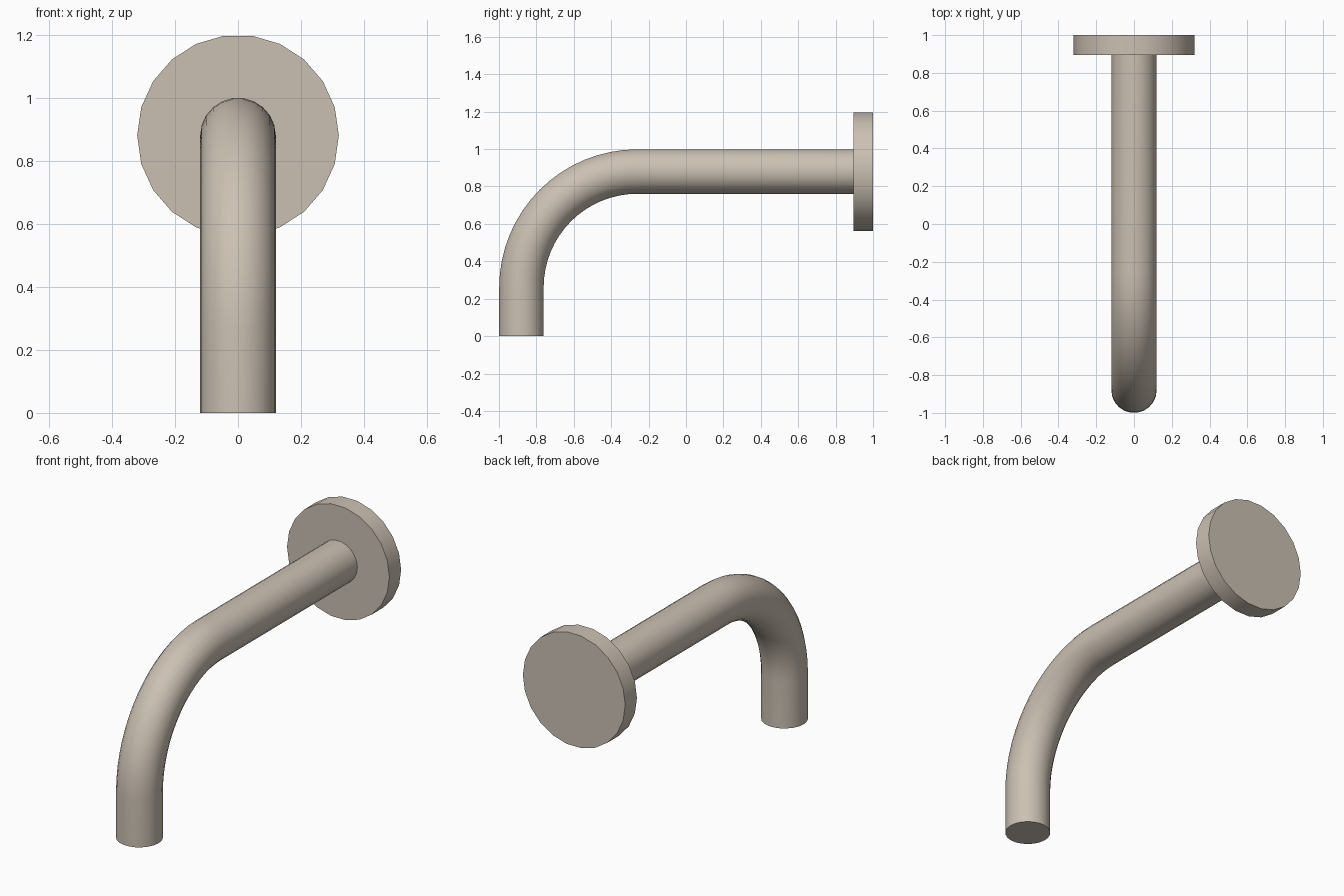
import bpy
import bmesh
import math
from mathutils import Vector

cube = bpy.data.objects.get("Cube")
if cube:
    bpy.data.objects.remove(cube, do_unlink=True)

SIDES = 22
AXIS_Z = 0.88        # height of the horizontal run
SPOUT_Y = -0.88      # position of the vertical outlet
BEND = 0.62          # centre-line radius of the elbow
BEND_STEPS = 16

metal = bpy.data.materials.new("warm_brushed_metal")
metal.use_nodes = True
colour = (0.60, 0.53, 0.45, 1.0)
metal.diffuse_color = colour
metal.node_tree.nodes["Principled BSDF"].inputs["Base Color"].default_value = colour


def sweep(name, stations, radius):
    """Capped round tube through (y, z, tilt) stations; tilt 0 runs along y, 90 degrees along z."""
    bm = bmesh.new()
    rings = []
    for y, z, tilt in stations:
        side = Vector((1, 0, 0))
        up = Vector((0, -math.sin(tilt), math.cos(tilt)))
        ring = []
        for i in range(SIDES):
            a = 2 * math.pi * i / SIDES
            ring.append(bm.verts.new(Vector((0, y, z)) + radius * (math.cos(a) * side + math.sin(a) * up)))
        rings.append(ring)
    for r0, r1 in zip(rings, rings[1:]):
        for i in range(SIDES):
            j = (i + 1) % SIDES
            bm.faces.new((r0[i], r0[j], r1[j], r1[i]))
    bm.faces.new(rings[0])
    bm.faces.new(rings[-1])
    bmesh.ops.recalc_face_normals(bm, faces=bm.faces)
    mesh = bpy.data.meshes.new(name)
    bm.to_mesh(mesh)
    bm.free()
    mesh.materials.append(metal)
    obj = bpy.data.objects.new(name, mesh)
    bpy.context.collection.objects.link(obj)
    bpy.ops.object.select_all(action='DESELECT')
    obj.select_set(True)
    bpy.context.view_layer.objects.active = obj
    bpy.ops.object.shade_smooth_by_angle(angle=math.radians(35))
    return obj


# Spout pipe: straight outlet, quarter-circle elbow, horizontal run into the flange
path = [(SPOUT_Y, 0.0, math.pi / 2)]
for k in range(BEND_STEPS + 1):
    a = math.pi / 2 * k / BEND_STEPS
    path.append((SPOUT_Y + BEND * (1 - math.cos(a)),
                 AXIS_Z - BEND * (1 - math.sin(a)),
                 math.pi / 2 - a))
path.append((0.90, AXIS_Z, 0.0))
sweep("spout_pipe", path, 0.12)

# Wall flange: flat disc behind the pipe
sweep("wall_flange", [(0.895, AXIS_Z, 0.0), (1.0, AXIS_Z, 0.0)], 0.32)
